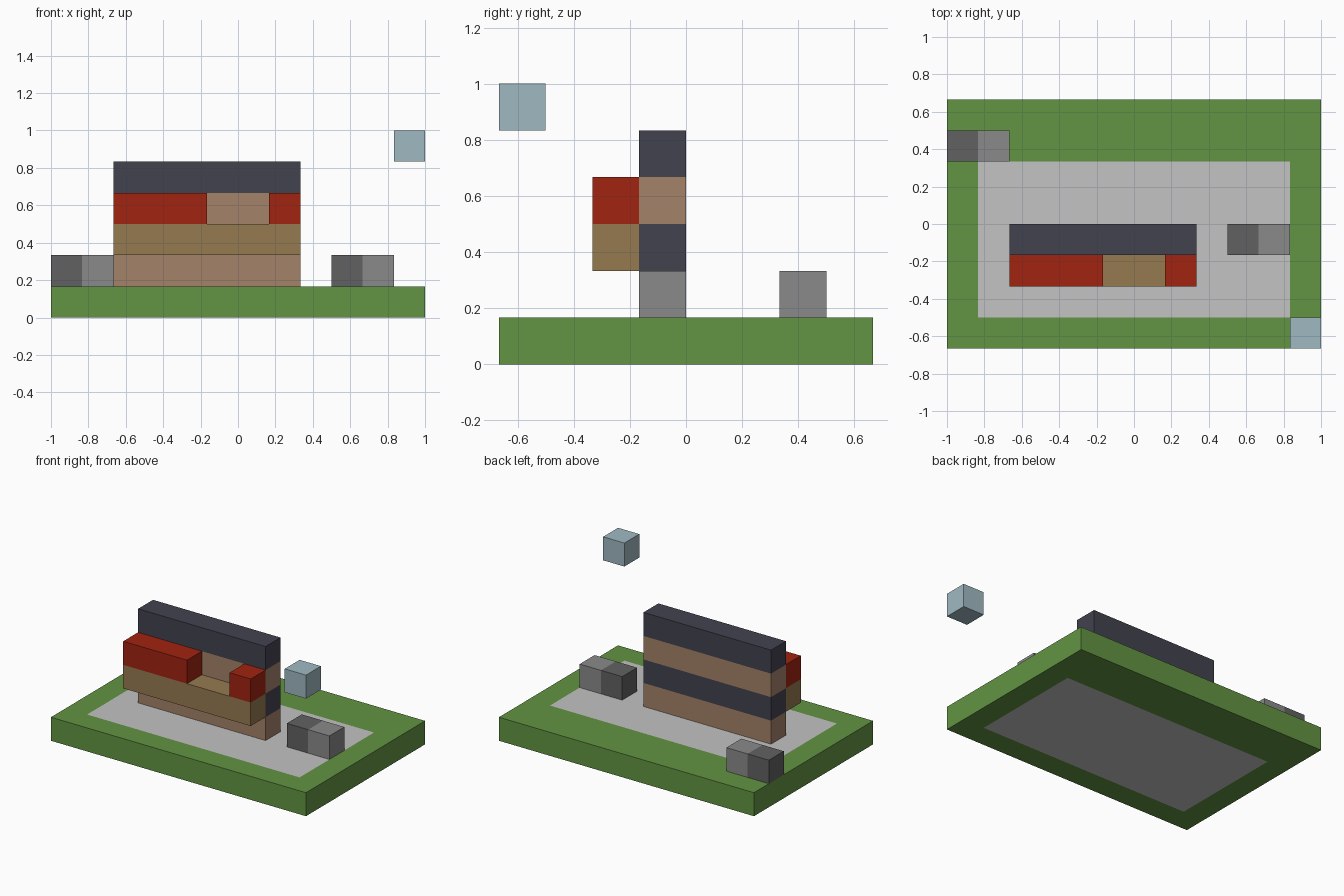
import bpy
import bmesh
from mathutils import Vector

U = 1 / 6  # block size

old = bpy.data.objects.get("Cube")
if old:
    bpy.data.objects.remove(old, do_unlink=True)


def material(name, rgb):
    """Flat material from 0-255 display values."""
    def linear(v):
        v /= 255
        return v / 12.92 if v <= 0.04045 else ((v + 0.055) / 1.055) ** 2.4
    colour = (*[linear(v) for v in rgb], 1)
    mat = bpy.data.materials.new(name)
    mat.use_nodes = True
    mat.diffuse_color = colour
    bsdf = mat.node_tree.nodes["Principled BSDF"]
    bsdf.inputs["Base Color"].default_value = colour
    bsdf.inputs["Roughness"].default_value = 0.9
    return mat


grass = material("grass green", (98, 148, 66))
paving = material("pale grey", (195, 195, 195))
brick = material("dusty brown", (164, 130, 105))
slate = material("dark slate", (66, 66, 79))
sand = material("sandy brown", (149, 122, 80))
red = material("red", (161, 35, 16))
dark_stone = material("dark grey", (97, 97, 97))
light_stone = material("mid grey", (138, 138, 138))
sky = material("pale blue", (160, 185, 194))


def block(name, low, high, mats, cuts=(), rule=None):
    """Box in block units; cuts are (axis, position), rule picks a material."""
    low, high = Vector(low), Vector(high)
    bm = bmesh.new()
    bmesh.ops.create_cube(bm, size=1)
    for v in bm.verts:
        v.co = [(a + b) / 2 + c * (b - a) for a, b, c in zip(low, high, v.co)]
    for axis, position in cuts:
        normal = Vector((0, 0, 0))
        normal[axis] = 1
        bmesh.ops.bisect_plane(bm, geom=bm.verts[:] + bm.edges[:] + bm.faces[:],
                               plane_co=normal * position, plane_no=normal)
    bm.normal_update()
    if rule:
        for f in bm.faces:
            f.material_index = rule(f.calc_center_median(), f.normal)
    bmesh.ops.scale(bm, vec=(U, U, U), verts=bm.verts)
    mesh = bpy.data.meshes.new(name)
    bm.to_mesh(mesh)
    bm.free()
    for m in mats:
        mesh.materials.append(m)
    obj = bpy.data.objects.new(name, mesh)
    bpy.context.collection.objects.link(obj)
    return obj


# Ground slab with a paved rectangle on its top and underside
block("ground", (-6, -4, 0), (6, 4, 1), [grass, paving],
      [(0, -5), (0, 5), (1, -3), (1, 2)],
      lambda c, n: int(abs(n.z) > 0.5 and abs(c.x) < 5 and -3 < c.y < 2))

# Banded wall: alternating brown and slate courses
block("wall", (-4, -1, 1), (2, 0, 5), [brick, slate],
      [(2, 2), (2, 3), (2, 4)],
      lambda c, n: 1 if c.z > 4.5 else (int(c.z - 0.01) + 1) % 2)

# Balcony shelf with two red blocks on it
block("shelf", (-4, -2, 2), (2, -1, 3), [sand])
block("long_awning", (-4, -2, 3), (-1, -1, 4), [red])
block("short_awning", (1, -2, 3), (2, -1, 4), [red])

# Two-tone stones on the ground
for name, x, y in (("front_stone", 3, -1), ("back_stone", -6, 2)):
    block(name, (x, y, 1), (x + 2, y + 1, 2), [dark_stone, light_stone],
          [(0, x + 1)], lambda c, n, mid=x + 1: int(c.x > mid))

# Floating block
block("floating_block", (5, -4, 5), (6, -3, 6), [sky])
